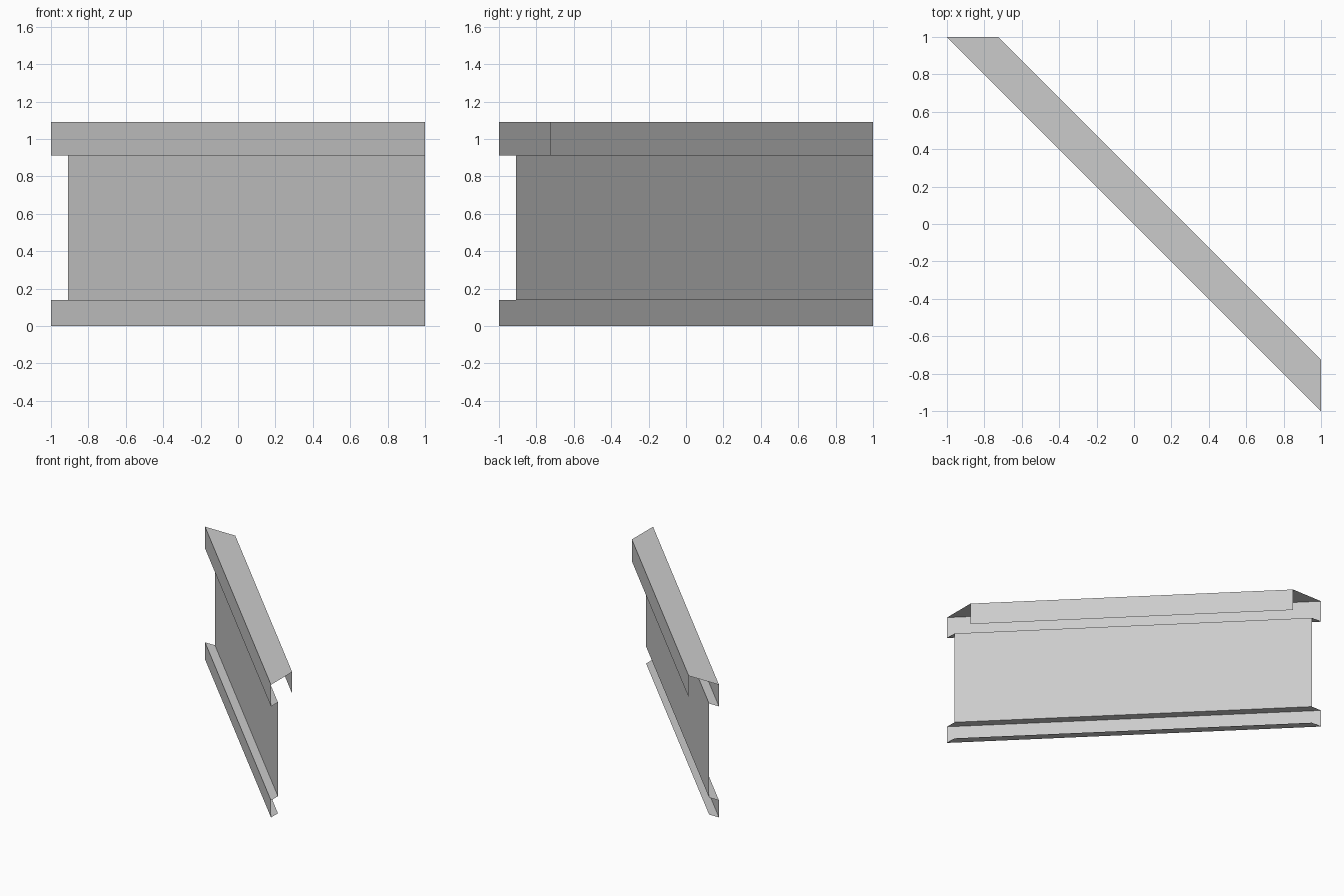
import bpy
import bmesh

default = bpy.data.objects.get("Cube")
if default:
    bpy.data.objects.remove(default, do_unlink=True)

# Single painted-metal colour
GREY = (0.6, 0.6, 0.6, 1.0)
metal = bpy.data.materials.new("plain_grey")
metal.use_nodes = True
metal.diffuse_color = GREY
metal.node_tree.nodes["Principled BSDF"].inputs["Base Color"].default_value = GREY

# Key section sizes: depth behind the front line, and heights
WALL, BACK = 0.09, 0.275
SKIRT_TOP, CAP_LOW, CAP_TOP = 0.14, 0.912, 1.09


def diagonal_sheet(name, profile):
    """Sweep an open (depth, height) profile along the diagonal with mitred ends."""
    bm = bmesh.new()
    ends = [(bm.verts.new((d - 1, 1, z)), bm.verts.new((1, d - 1, z))) for d, z in profile]
    for (a, b), (c, d) in zip(ends, ends[1:]):
        bm.faces.new((a, b, d, c))
    mesh = bpy.data.meshes.new(name)
    bm.to_mesh(mesh)
    bm.free()
    mesh.materials.append(metal)
    obj = bpy.data.objects.new(name, mesh)
    bpy.context.collection.objects.link(obj)
    return obj


# Base skirt: bottom lip, front face and ledge back to the wall
diagonal_sheet("base_skirt", [(WALL, 0), (0, 0), (0, SKIRT_TOP), (WALL, SKIRT_TOP)])

# Recessed wall panel
diagonal_sheet("wall_panel", [(WALL, SKIRT_TOP), (WALL, CAP_LOW)])

# Top cap: ledge, front fascia, flat top and hanging back flange
diagonal_sheet("top_cap", [(WALL, CAP_LOW), (0, CAP_LOW), (0, CAP_TOP),
                           (BACK, CAP_TOP), (BACK, CAP_LOW)])
